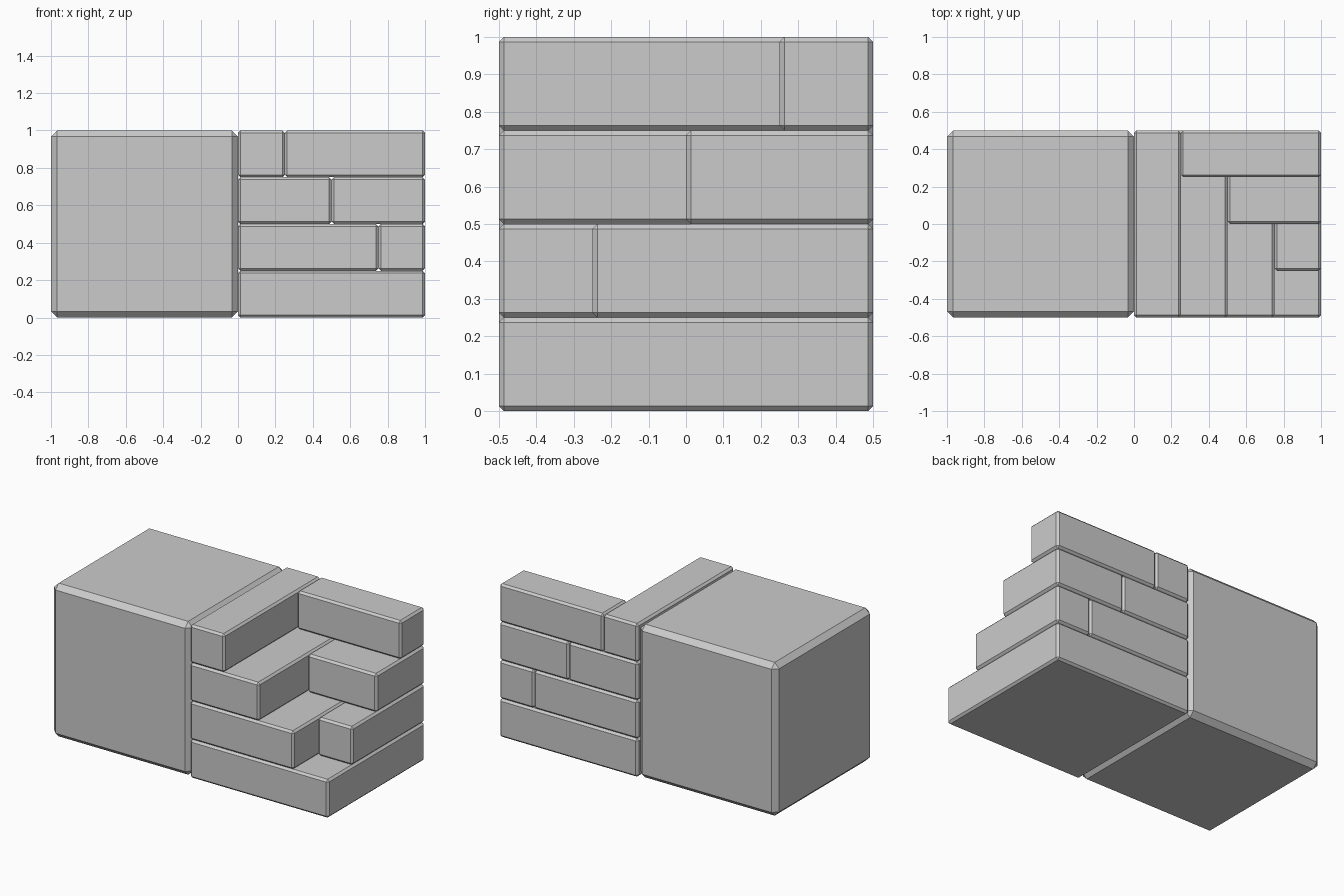
import bpy

if "Cube" in bpy.data.objects:
    bpy.data.objects.remove(bpy.data.objects["Cube"])


def block(name, x, y, z, chamfer):
    """Chamfered box spanning the given (min, max) ranges."""
    bpy.ops.mesh.primitive_cube_add(
        size=1, location=[(a + b) / 2 for a, b in (x, y, z)])
    ob = bpy.context.object
    ob.name = name
    ob.scale = [b - a for a, b in (x, y, z)]
    bpy.ops.object.transform_apply(location=False, rotation=False, scale=True)
    mod = ob.modifiers.new("chamfer", 'BEVEL')
    mod.width = chamfer
    mod.segments = 1
    mod.limit_method = 'NONE'
    return ob


STEP = 0.25
THIN = 0.0133

# Solid full-height block on the left
block("large_block", (-1, 0), (-0.5, 0.5), (0, 1), 0.033)

# Base slab of the corner stair
block("base_slab", (0, 1), (-0.5, 0.5), (0, STEP), THIN)

# Each higher course: a full-depth slab plus a back slab forming an L
for i in range(1, 4):
    z = (i * STEP, (i + 1) * STEP)
    split = 1 - i * STEP
    block(f"side_step_{i}", (0, split), (-0.5, 0.5), z, THIN)
    block(f"back_step_{i}", (split, 1), (-0.5 + i * STEP, 0.5), z, THIN)
